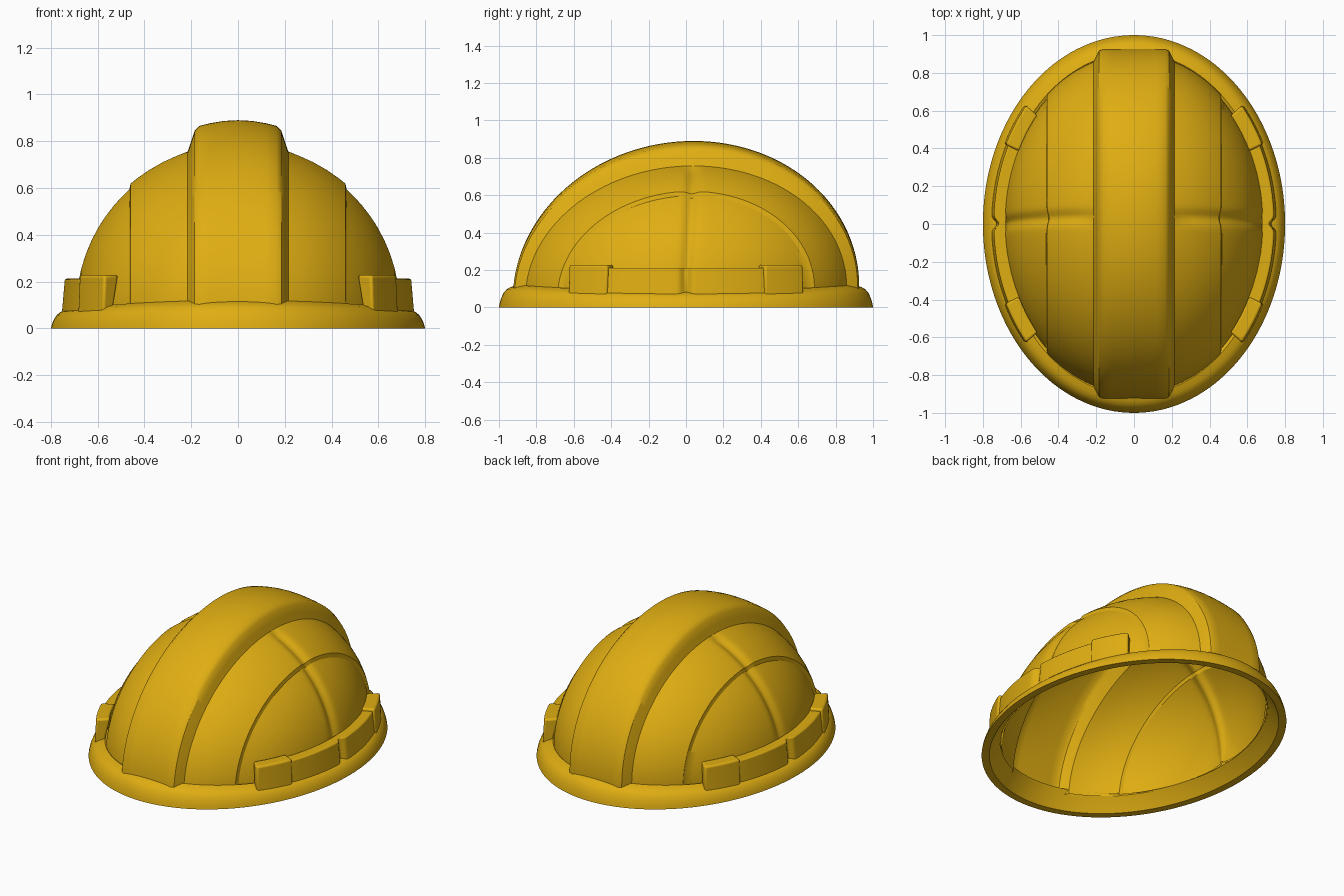
import bpy, bmesh, math
from mathutils import Vector

if "Cube" in bpy.data.objects:
    bpy.data.objects.remove(bpy.data.objects["Cube"])

yellow = bpy.data.materials.new("safety_yellow")
yellow.diffuse_color = (0.74, 0.42, 0.006, 1)
yellow.use_nodes = True
yellow.node_tree.nodes["Principled BSDF"].inputs["Base Color"].default_value = yellow.diffuse_color


def finish(name, bm, angle=35, bevel=0.0, recalc=True):
    if recalc:
        bmesh.ops.recalc_face_normals(bm, faces=bm.faces)
    me = bpy.data.meshes.new(name)
    bm.to_mesh(me)
    bm.free()
    me.materials.append(yellow)
    ob = bpy.data.objects.new(name, me)
    bpy.context.collection.objects.link(ob)
    if bevel:
        m = ob.modifiers.new("bevel", 'BEVEL')
        m.width = bevel
        m.segments = 3
        m.limit_method = 'ANGLE'
        m.angle_limit = math.radians(40)
    bpy.ops.object.select_all(action='DESELECT')
    ob.select_set(True)
    bpy.context.view_layer.objects.active = ob
    bpy.ops.object.shade_smooth_by_angle(angle=math.radians(angle))
    return ob


# Dome shell: half-ellipse arcs at stations across x
A, B, C, BASE = 0.71, 0.90, 0.71, 0.08
half = [0.06, 0.12, 0.165, 0.185, 0.2, 0.215, 0.26, 0.32, 0.38, 0.43, 0.46, 0.475,
        0.5, 0.54, 0.58, 0.61, 0.64, 0.665, 0.685, 0.698, 0.706, 0.7099]
stations = [-x for x in reversed(half)] + [0.0] + half
RIDGE = {0.185: 0.85, 0.2: 0.42}


def dome_point(x, th):
    ax = abs(x)
    k = math.sqrt(1 - (x / A) ** 2)
    b, c = B * k, C * k
    # raised centre ridge
    t = 1.0 if ax <= 0.166 else RIDGE.get(ax, 0.0)
    b += (0.925 - b) * t
    c += (0.81 - 0.9 * x * x - c) * t
    p = Vector((x, b * math.cos(th), c * math.sin(th)))
    # recessed side panels and cross groove
    if t == 0:
        n = Vector((p.x / A ** 2, p.y / B ** 2, p.z / C ** 2)).normalized()
        d = 0.015 if ax > 0.47 else 0.0
        if ax > 0.22:
            d += 0.018 * math.exp(-(p.y / 0.032) ** 2)
        p -= n * d
    p.y += 0.04 * k * math.sin(th)
    p.z += BASE
    return p


bm = bmesh.new()
N = 144
for scale, sign in ((1.0, 1), (0.982, -1)):
    grid = [[bm.verts.new(dome_point(x, math.pi * j / N) * scale) for j in range(N + 1)]
            for x in stations]
    for i in range(len(grid) - 1):
        for j in range(N):
            f = bm.faces.new((grid[i][j], grid[i + 1][j], grid[i + 1][j + 1], grid[i][j + 1]))
            f.normal_update()
            if f.normal.dot(f.calc_center_median() - Vector((0, 0, BASE))) * sign < 0:
                f.normal_flip()
finish("dome_shell", bm, 32, recalc=False)


def sweep(bm, rings, closed):
    n = len(rings[0])
    for i in range(len(rings) if closed else len(rings) - 1):
        a, b = rings[i], rings[(i + 1) % len(rings)]
        for j in range(n):
            bm.faces.new((a[j], b[j], b[(j + 1) % n], a[(j + 1) % n]))
    if not closed:
        bm.faces.new(rings[0])
        bm.faces.new(rings[-1])


# Oval brim: (inset, height fraction) profile, higher at front and back
profile = [(0, 0), (0.004, 0.2), (0.012, 0.42), (0.024, 0.64), (0.04, 0.8), (0.062, 0.91),
           (0.095, 1.0), (0.115, 0.9), (0.08, 0.5), (0.045, 0)]
bm = bmesh.new()
rings = []
for i in range(144):
    a = 2 * math.pi * i / 144
    h = 0.087 + 0.033 * math.sin(a) ** 2
    rings.append([bm.verts.new(((0.8 - d) * math.cos(a), (1 - d) * math.sin(a), z * h))
                  for d, z in profile])
sweep(bm, rings, True)
finish("brim", bm, 40)


# Blocks following the oval round the sides
def arc_block(name, side, t0, t1, steps, section, notch=0.0, bevel=0.012):
    bm = bmesh.new()
    rings = []
    for i in range(steps + 1):
        t = t0 + (t1 - t0) * i / steps
        y = math.sin(t)
        dip = notch * math.exp(-(y / 0.025) ** 2)
        ring = []
        for d, z in section:
            e = d + (dip if d < 0.08 else 0)
            ring.append(bm.verts.new((side * (0.8 - e) * math.cos(t), (1 - e) * y, z)))
        rings.append(ring)
    sweep(bm, rings, False)
    finish(name, bm, 40, bevel)


strip = [(0.09, 0.06), (0.045, 0.06), (0.058, 0.212), (0.125, 0.212)]
pad = [(0.09, 0.06), (0.036, 0.06), (0.044, 0.228), (0.125, 0.228)]
for side, label in ((1, "right"), (-1, "left")):
    arc_block("side_band_" + label, side, -0.48, 0.48, 80, strip, notch=0.028, bevel=0.008)
    for end, where in ((1, "back"), (-1, "front")):
        arc_block(f"clip_pad_{where}_{label}", side, end * 0.455, end * 0.715, 8, pad)
